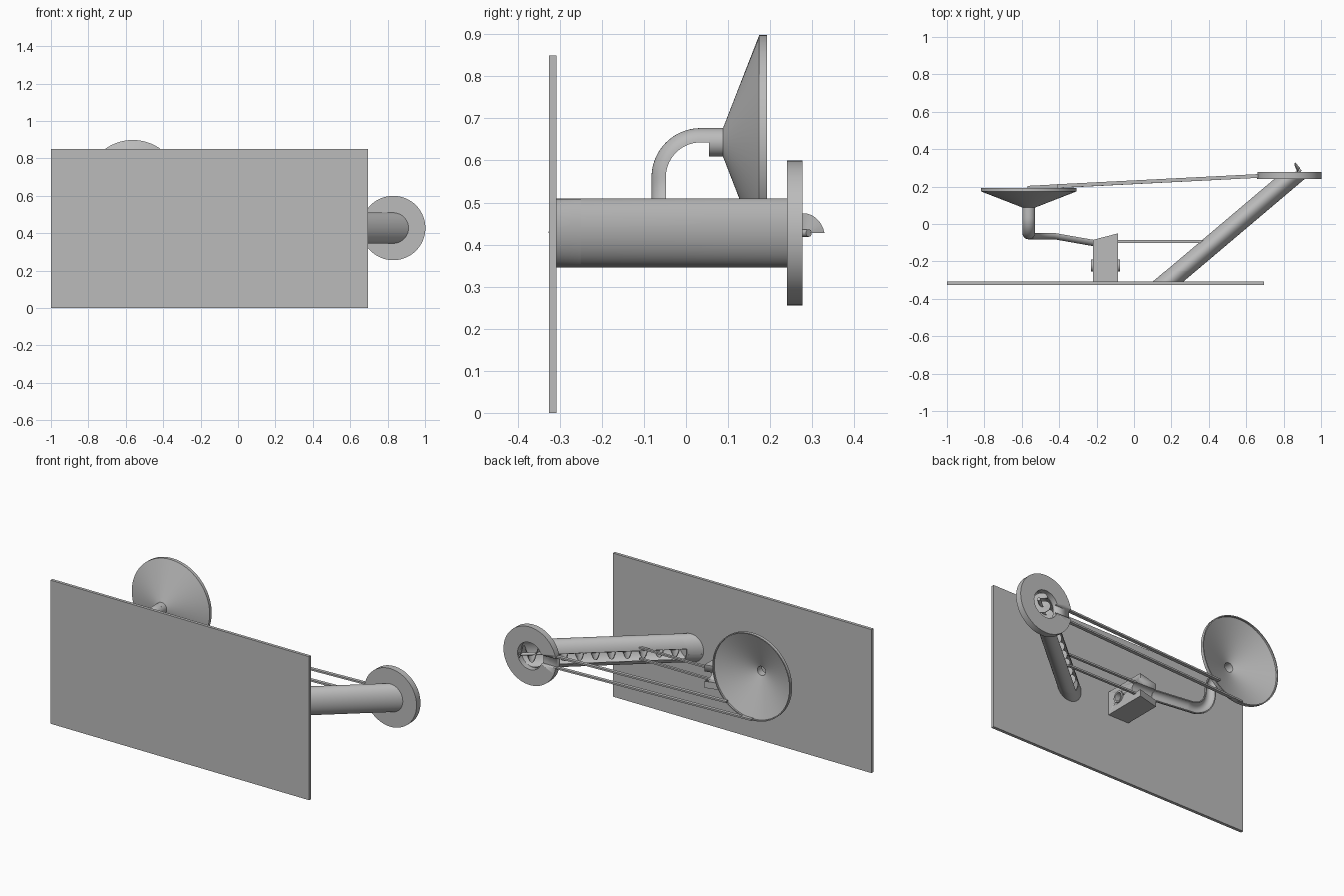
import bpy, bmesh
from math import sin, cos, pi, radians
from mathutils import Vector

if "Cube" in bpy.data.objects:
    bpy.data.objects.remove(bpy.data.objects["Cube"])

GREY = (0.5, 0.5, 0.5, 1)
grey = bpy.data.materials.new("plain grey")
grey.use_nodes = True
grey.diffuse_color = GREY
grey.node_tree.nodes["Principled BSDF"].inputs["Base Color"].default_value = GREY

AXIS_Z = 0.4275      # height shared by lifter, block and rails
SHEAR = 1.182        # lifter lean, x per y
BASE_Y = -0.308      # inner face of the base panel


def finish(name, bm):
    bmesh.ops.recalc_face_normals(bm, faces=bm.faces)
    mesh = bpy.data.meshes.new(name)
    bm.to_mesh(mesh)
    bm.free()
    mesh.materials.append(grey)
    ob = bpy.data.objects.new(name, mesh)
    bpy.context.scene.collection.objects.link(ob)
    bpy.ops.object.select_all(action="DESELECT")
    ob.select_set(True)
    bpy.context.view_layer.objects.active = ob
    bpy.ops.object.shade_smooth_by_angle(angle=radians(35))
    return ob


def loft(name, rings, loop=False, closed=True):
    """Skin a list of equal rings; cap the ends unless they join up."""
    bm = bmesh.new()
    vs = [[bm.verts.new(p) for p in ring] for ring in rings]
    n = len(rings[0])
    pairs = list(zip(vs, vs[1:])) + ([(vs[-1], vs[0])] if loop else [])
    for a, b in pairs:
        for i in range(n if closed else n - 1):
            j = (i + 1) % n
            bm.faces.new((a[i], a[j], b[j], b[i]))
    if closed and not loop:
        bm.faces.new(vs[0])
        bm.faces.new(vs[-1])
    return finish(name, bm)


def turned(name, x, z, profile, steps=64):
    """Revolve a closed (radius, y) profile about an axis along y."""
    rings = [[(x + r * cos(a), y, z + r * sin(a)) for r, y in profile]
             for a in (2 * pi * k / steps for k in range(steps))]
    return loft(name, rings, loop=True)


def bar(name, p, q, wy, wz):
    corners = ((-1, -1), (1, -1), (1, 1), (-1, 1))
    return loft(name, [[(x, y + a * wy / 2, z + b * wz / 2) for a, b in corners]
                       for x, y, z in (p, q)])


def rod(name, p, q, r, steps=32):
    p, q = Vector(p), Vector(q)
    t = (q - p).normalized()
    u = t.cross(Vector((0, 0, 1))).normalized()
    w = t.cross(u)
    ring = [r * (u * cos(2 * pi * k / steps) + w * sin(2 * pi * k / steps)) for k in range(steps)]
    return loft(name, [[c + o for o in ring] for c in (p, q)])


def cut(ob, cutter):
    m = ob.modifiers.new("cut", "BOOLEAN")
    m.operation, m.solver, m.object = "DIFFERENCE", "EXACT", cutter
    cutter.hide_render = True
    cutter.hide_viewport = True
    cutter.display_type = "WIRE"


# Base panel
bar("base_panel", (-1, -0.317, 0.425), (0.695, -0.317, 0.425), 0.018, 0.85)

# Funnel dish with its short neck
DX, DZ = -0.5625, 0.643
turned("funnel_dish", DX, DZ, [(0.027, 0.055), (0.034, 0.055), (0.034, 0.088), (0.255, 0.174),
                               (0.255, 0.193), (0.249, 0.193), (0.249, 0.183), (0.027, 0.097)])

# Half-pipe chute: drops from the neck, turns sideways, slopes to the block
path = [(Vector((DX, 0.06, DZ)), Vector((0, -1, 0)), Vector((0, 0, -1)))]
R1, R2, N = 0.083, 0.137, 14
for k in range(N + 1):
    a = pi / 2 * k / N
    path.append((Vector((DX, 0.035 - R1 * sin(a), 0.56 + R1 * cos(a))),
                 Vector((0, -cos(a), -sin(a))), Vector((0, sin(a), -cos(a)))))
for k in range(1, N + 1):
    a = pi / 2 * k / N
    path.append((Vector((DX + R2 * (1 - cos(a)), -0.048, 0.56 - R2 * sin(a))),
                 Vector((sin(a), 0, -cos(a))), Vector((0, 1, 0))))
path.append((Vector((-0.215, -0.085, AXIS_Z)), Vector((1, 0, 0)), Vector((0, 1, 0))))
half = [pi * k / 16 for k in range(17)]
section = [(0.034, a) for a in half] + [(0.028, a) for a in reversed(half)]
loft("chute", [[c + r * (t.cross(o) * cos(a) - o * sin(a)) for r, a in section]
               for c, t, o in path])

# Support block with sloped top, groove and side bushing
X0, X1 = -0.22, -0.085
block = loft("support_block", [[(X0, BASE_Y, z), (X1, BASE_Y, z), (X1, -0.05, z), (X0, -0.085, z)]
                               for z in (AXIS_Z - 0.068, AXIS_Z + 0.068)])
cut(block, rod("groove_cutter", (-0.25, -0.085, AXIS_Z), (-0.05, -0.09, AXIS_Z), 0.03))
cut(block, bar("slot_cutter", (-0.25, -0.035, AXIS_Z), (-0.05, -0.04, AXIS_Z), 0.1, 0.058))
cut(block, rod("bore_cutter", (-0.3, -0.222, AXIS_Z), (0, -0.222, AXIS_Z), 0.026))
ends = []
for x, r in ((-0.231, 0.033), (-0.076, 0.033), (-0.076, 0.024), (-0.231, 0.024)):
    ends.append([(x, -0.222 + r * cos(2 * pi * k / 32), AXIS_Z + r * sin(2 * pi * k / 32))
                 for k in range(32)])
loft("block_bushing", ends, loop=True)

# Leaning lifter tube, slotted along the side that takes in the balls
def lifter_x(y):
    return 0.182 + SHEAR * (y - BASE_Y)


def tube(name, y0, y1, gap):
    mid = pi + 0.22
    arc = [mid + gap + (2 * pi - 2 * gap) * k / 48 for k in range(49)]
    sec = [(0.082, a) for a in arc] + [(0.077, a) for a in reversed(arc)]
    return loft(name, [[(lifter_x(y) + r * cos(a), y, AXIS_Z + r * sin(a)) for r, a in sec]
                       for y in (y0, y1)])


tube("lifter_tube_foot", BASE_Y, -0.25, 0.001)
tube("lifter_tube", -0.25, 0.245, 0.42)

# Lifter screw: thin helical blade on a slim shaft
start = Vector((lifter_x(-0.29), -0.29, AXIS_Z))
end = Vector((lifter_x(0.292), 0.292, AXIS_Z))
t = (end - start).normalized()
u, w = t.cross(Vector((0, 0, 1))), Vector((0, 0, 1))
rings, TURNS, SEG = [], 10.5, 28
total = int(TURNS * SEG)
for k in range(total + 1):
    a = 2 * pi * k / SEG
    c = start.lerp(end, k / total)
    d = u * cos(a) + w * sin(a)
    rings.append([c + d * r + t * h for r, h in
                  ((0.006, -0.002), (0.047, -0.002), (0.047, 0.002), (0.006, 0.002))])
loft("lifter_screw", rings)
rod("screw_shaft", start, end, 0.009, 16)

# Outlet disc at the top of the lifter
disc = turned("outlet_disc", 0.83, AXIS_Z, [(0.08, 0.24), (0.172, 0.24), (0.172, 0.277), (0.08, 0.277)])
cut(disc, bar("outlet_cutter", (0.6, 0.275, AXIS_Z), (0.78, 0.275, AXIS_Z), 0.03, 0.055))

# Paired rails: block to lifter, and disc back to the dish
for side, s, end_x in (("upper", 1, -0.41), ("lower", -1, -0.57)):
    z = AXIS_Z + s * 0.033
    bar("feed_rail_" + side, (X1 - 0.01, -0.094, z), (0.37, -0.094, z), 0.015, 0.01)
    end_y = 0.262 + (end_x - 0.67) * 0.055
    bar("return_rail_" + side, (end_x, end_y, z), (0.67, 0.257, z), 0.02, 0.01)
